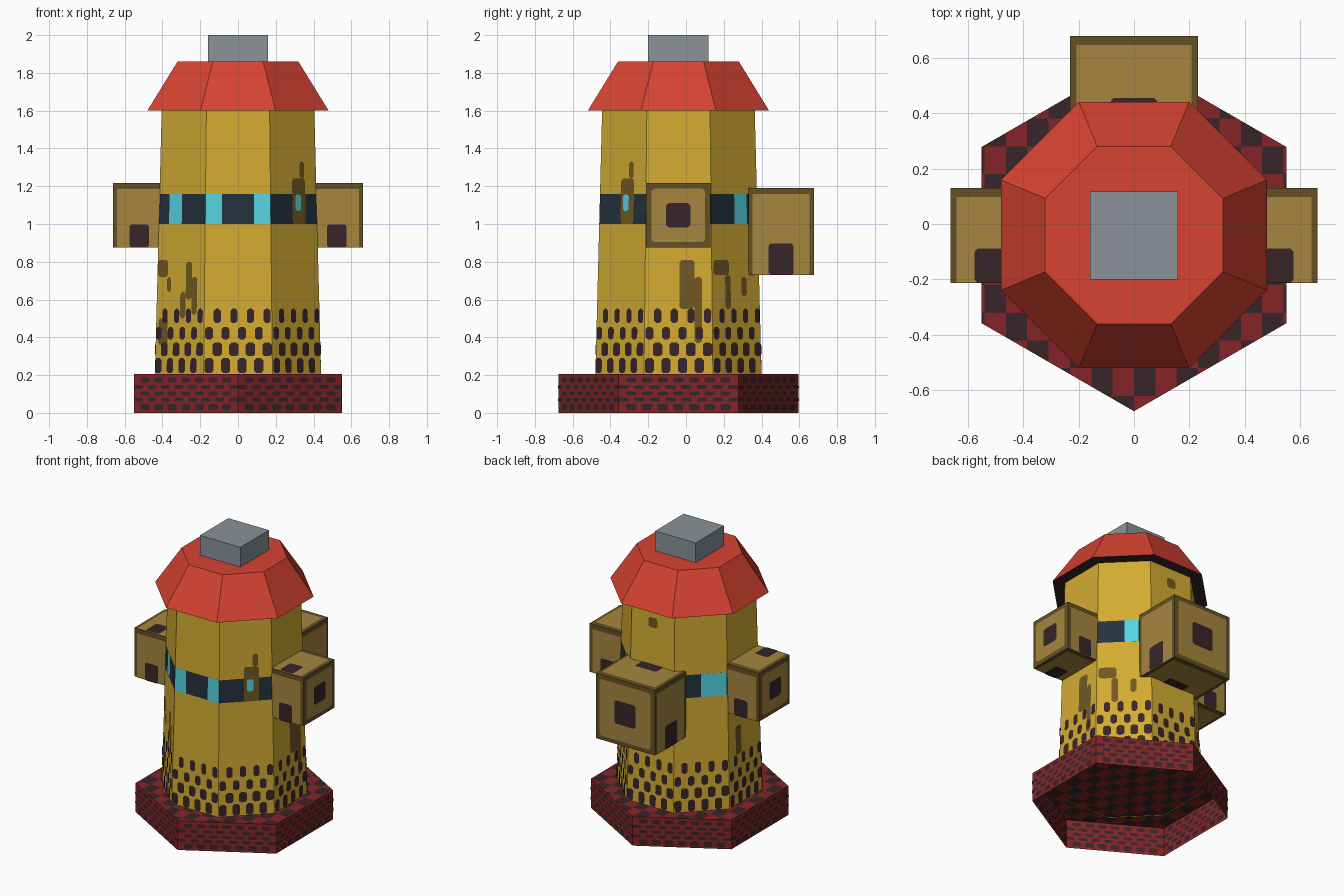
import bpy, bmesh, math
from mathutils import Vector

if "Cube" in bpy.data.objects:
    bpy.data.objects.remove(bpy.data.objects["Cube"])

COLORS = {
    "yellow_wall": (212, 172, 50), "roof_red": (214, 67, 50), "base_red": (133, 36, 39),
    "dark_brown": (55, 37, 40), "navy_band": (36, 50, 62), "cyan_glass": (84, 212, 226),
    "cap_grey": (139, 146, 152), "box_tan": (166, 134, 62), "box_border": (100, 80, 36),
    "olive_stain": (112, 88, 34)}
NAMES = list(COLORS)
MATS = []
for name, rgb in COLORS.items():
    m = bpy.data.materials.new(name)
    m.diffuse_color = [((c / 255 + 0.055) / 1.055) ** 2.4 for c in rgb] + [1]
    m.use_nodes = True
    m.node_tree.nodes["Principled BSDF"].inputs["Base Color"].default_value = m.diffuse_color
    MATS.append(m)
MI = {n: i for i, n in enumerate(NAMES)}
CY = -0.04                      # axis of the tower in y
Z = Vector((0, 0, 1))


def finish(bm, name):
    me = bpy.data.meshes.new(name)
    bm.to_mesh(me)
    bm.free()
    for m in MATS:
        me.materials.append(m)
    ob = bpy.data.objects.new(name, me)
    bpy.context.collection.objects.link(ob)
    return ob


def loft(n, rot, rings, colors, bottom=None, top=None):
    """Stack of n-sided rings (radius, z) with one colour per band."""
    bm = bmesh.new()
    loops = [[bm.verts.new((r * math.cos(rot + math.tau * i / n),
                            CY + r * math.sin(rot + math.tau * i / n), z))
              for i in range(n)] for r, z in rings]
    for a, b, col in zip(loops, loops[1:], colors):
        for i in range(n):
            j = (i + 1) % n
            bm.faces.new((a[i], a[j], b[j], b[i])).material_index = MI[col]
    if bottom:
        bm.faces.new(loops[0][::-1]).material_index = MI[bottom]
    if top:
        bm.faces.new(loops[-1]).material_index = MI[top]
    return bm


def plate(bm, c, U, V, w, h, color, ch=0.0):
    """Thin flat plate (optionally with cut corners) facing U x V."""
    a, b = w / 2, h / 2
    pts = [(-a + ch, -b), (a - ch, -b), (a, -b + ch), (a, b - ch),
           (a - ch, b), (-a + ch, b), (-a, b - ch), (-a, -b + ch)]
    if ch == 0:
        pts = [(-a, -b), (a, -b), (a, b), (-a, b)]
    f = bm.faces.new([bm.verts.new(c + U * x + V * y) for x, y in pts])
    f.material_index = MI[color]


def box(bm, lo, hi, color):
    lo, hi = Vector(lo), Vector(hi)
    new = bmesh.ops.create_cube(bm, size=1)["verts"]
    for v in new:
        v.co = Vector([(lo[i] + hi[i]) / 2 + v.co[i] * (hi[i] - lo[i]) for i in range(3)])
    for f in {f for v in new for f in v.link_faces}:
        f.material_index = MI[color]


# Hexagonal base, open below, checkered top
BR = 0.635
bm = loft(6, -math.pi / 2, [(BR, 0), (BR, 0.205)], ["base_red"], top="base_red")
CELL, ROW, Y0 = 0.077, 0.1, 0.28
cuts = [((i * CELL, 0, 0), (1, 0, 0)) for i in range(-7, 8)]
cuts += [((0, Y0 - i * ROW, 0), (0, 1, 0)) for i in range(-3, 10)]
for co, no in cuts:
    tops = [f for f in bm.faces if f.normal.z > 0.9 or f.calc_center_median().z > 0.2]
    geom = tops + list({e for f in tops for e in f.edges}) + list({v for f in tops for v in f.verts})
    bmesh.ops.bisect_plane(bm, geom=geom, plane_co=co, plane_no=no)
for f in bm.faces:
    c = f.calc_center_median()
    if c.z > 0.2 and (math.floor(c.x / CELL) + math.floor((Y0 - c.y) / ROW)) % 2 == 0:
        f.material_index = MI["dark_brown"]
finish(bm, "base")

# Dark dashes on the outer and inner base walls
bm = bmesh.new()
for k in range(6):
    a = math.radians(60 * k)
    n, t = Vector((math.cos(a), math.sin(a), 0)), Vector((-math.sin(a), math.cos(a), 0))
    for r, (z, h) in enumerate([(0.03, 0.035), (0.07, 0.022), (0.103, 0.022), (0.137, 0.022), (0.175, 0.026)]):
        for i in range(8 if r % 2 else 7):
            u = (i - (3.5 if r % 2 else 3)) * 0.083
            w = 0.055
            for s in (1, -1):
                c = Vector((0, CY, z)) + n * (BR * math.cos(math.pi / 6) + s * 0.003) + t * u
                plate(bm, c, t * s, Z, w, h, "dark_brown", 0.007)
finish(bm, "base_dashes")

# Octagonal tower with a window band
C8 = math.cos(math.pi / 8)


def apo(z):
    return 0.44 - 0.036 * (z - 0.2) / 1.4


bm = loft(8, math.pi / 8, [(apo(z) / C8, z) for z in (0.2, 1.0, 1.16, 1.61)],
          ["yellow_wall", "navy_band", "yellow_wall"])
finish(bm, "tower")


def wall_plate(bm, deg, u0, u1, z0, z1, color, off, ch=0.0):
    a = math.radians(deg)
    n, t = Vector((math.cos(a), math.sin(a), 0)), Vector((-math.sin(a), math.cos(a), 0))
    z = (z0 + z1) / 2
    c = Vector((0, CY, z)) + n * (apo(z) + off) + t * (u0 + u1) / 2
    plate(bm, c, t, (Z - n * 0.0257).normalized(), u1 - u0, z1 - z0, color, ch)


# Glass panes in the band
bm = bmesh.new()
for deg, u0, u1 in [(-90, -0.173, -0.085), (-90, 0.085, 0.173), (-135, -0.095, 0),
                    (45, 0, 0.092), (135, 0, 0.165)]:
    wall_plate(bm, deg, u0, u1, 1.0, 1.16, "cyan_glass", 0.002)
wall_plate(bm, -45, 0.007, 0.05, 1.07, 1.155, "cyan_glass", 0.006, 0.01)
finish(bm, "band_windows")

# Stains running down the walls
bm = bmesh.new()
for deg, u0, u1, z0, z1 in [
        (-45, -0.012, 0.085, 1.0, 1.24), (-45, 0.045, 0.08, 1.24, 1.33),
        (-135, -0.17, -0.095, 0.72, 0.81), (-135, -0.1, -0.07, 0.64, 0.72),
        (-135, 0.04, 0.085, 0.6, 0.8), (-135, 0.0, 0.04, 0.5, 0.64), (-135, 0.085, 0.125, 0.52, 0.72),
        (-135, -0.16, -0.09, 0.36, 0.5),
        (0, 0.005, 0.085, 0.55, 0.81), (0, 0.085, 0.125, 0.37, 0.72),
        (45, -0.165, -0.05, 0.73, 0.81), (45, -0.08, -0.04, 0.55, 0.73), (45, 0.04, 0.08, 0.62, 0.72),
        (180, -0.1, -0.04, 0.55, 0.75), (90, -0.035, 0.035, 1.455, 1.525)]:
    wall_plate(bm, deg, u0, u1, z0, z1, "olive_stain", 0.003, 0.012)
finish(bm, "wall_stains")

# Checkered spots around the foot of the tower
bm = bmesh.new()
for k in range(8):
    for r, (z0, z1, w) in enumerate([(0.21, 0.29, 0.048), (0.30, 0.372, 0.05),
                                     (0.388, 0.455, 0.042), (0.475, 0.552, 0.038)]):
        for i in range(4):
            u = (i - 1.5) * 0.088 + (0.022 if r % 2 else -0.022)
            wall_plate(bm, 45 * k, u - w / 2, u + w / 2, z0, z1, "dark_brown", 0.005, 0.012)
finish(bm, "tower_spots")

# Roof with dark underside, and chimney cap
finish(loft(8, math.pi / 8, [(0.48 / C8, 1.6), (0.32 / C8, 1.86)], ["roof_red"],
            bottom="dark_brown", top="roof_red"), "roof")
bm = bmesh.new()
box(bm, (-0.158, -0.2, 1.85), (0.158, 0.118, 2.0), "cap_grey")
finish(bm, "roof_cap")


def crate(name, lo, hi, out, win):
    """Bordered box; 'out' is its outward axis, which gets a centred window."""
    bm = bmesh.new()
    box(bm, lo, hi, "box_border")
    lo, hi = Vector(lo), Vector(hi)
    mid, size = (lo + hi) / 2, hi - lo
    X, Y = Vector((1, 0, 0)), Vector((0, 1, 0))
    for n in (X, -X, Y, -Y, Z, -Z):
        if n.dot(out) < -0.9:
            continue                       # side against the tower
        V = Y if abs(n.z) > 0.5 else Z
        U = V.cross(n)
        dim = lambda d: sum(abs(d[i]) * size[i] for i in range(3))
        w, h = dim(U), dim(V)
        c = mid + n * (dim(n) / 2)
        if n.dot(out) > 0.9:
            plate(bm, c + n * 0.003, U, V, w - 0.06, h - 0.06, "box_tan", 0.012)
            plate(bm, c + n * 0.006, U, V, win, win, "dark_brown", 0.012)
        else:
            ww = win if abs(U.dot(out)) < 0.5 else win * 0.8
            plate(bm, c + n * 0.003 - V * 0.016, U, V, w - 0.045, h - 0.033, "box_tan")
            plate(bm, c + n * 0.006 - V * (h / 2 - h * 0.18), U, V, ww, h * 0.36, "dark_brown", 0.01)
    finish(bm, name)


# Side boxes and the larger back box
crate("right_box", (0.385, -0.212, 0.875), (0.662, 0.13, 1.217), Vector((1, 0, 0)), 0.128)
crate("left_box", (-0.662, -0.212, 0.875), (-0.385, 0.13, 1.217), Vector((-1, 0, 0)), 0.128)
crate("back_box", (-0.23, 0.33, 0.73), (0.23, 0.677, 1.19), Vector((0, 1, 0)), 0.165)
